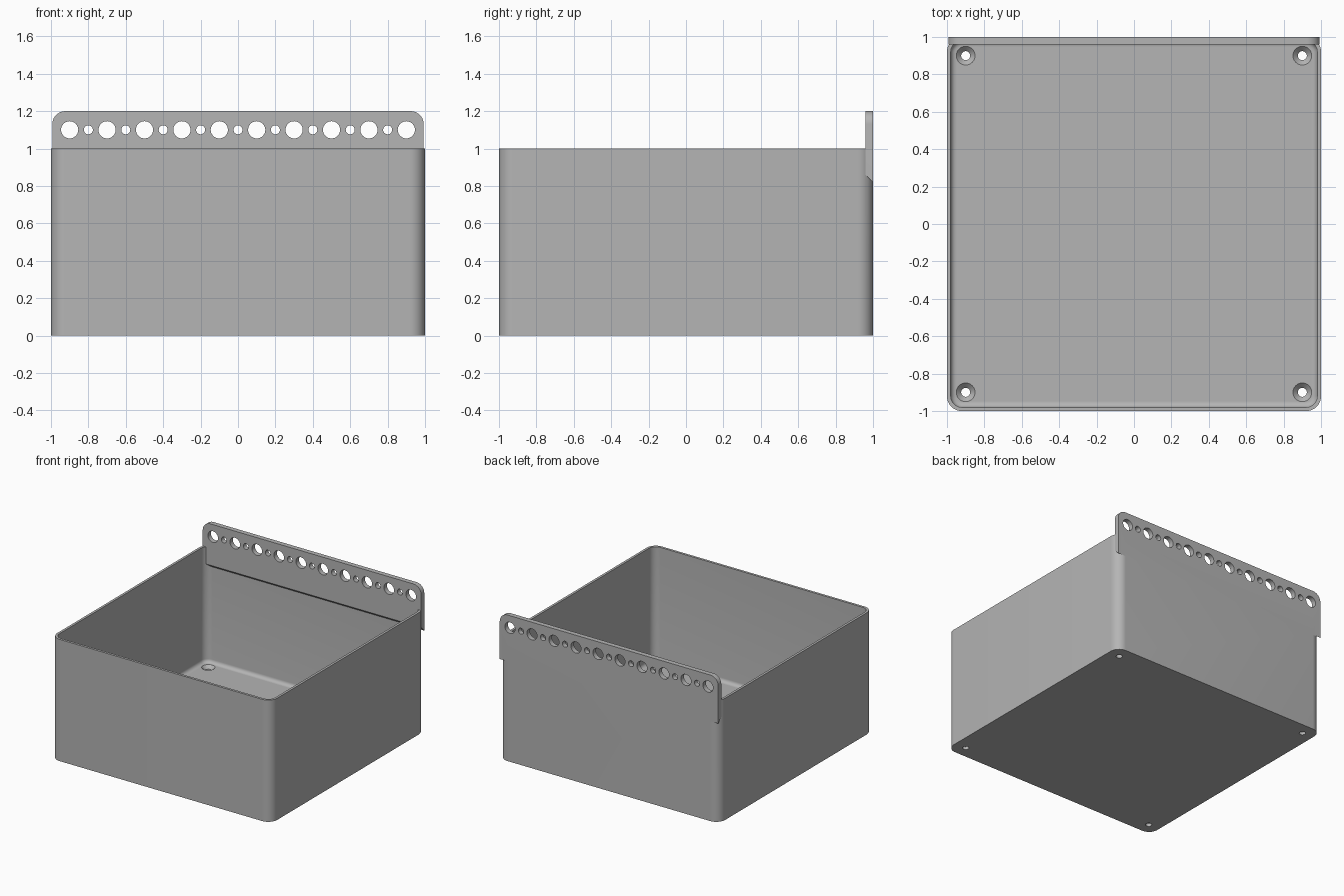
import bpy, bmesh, math
from mathutils import Matrix

cube = bpy.data.objects.get("Cube")
if cube:
    bpy.data.objects.remove(cube, do_unlink=True)

WALL, FLOOR, FILLET, CORNER = 0.02, 0.05, 0.03, 0.08
PLATE_Y, PLATE_X, PLATE_TOP = 0.96, 0.993, 1.2

grey = bpy.data.materials.new("plain_grey")
grey.use_nodes = True
colour = (0.46, 0.46, 0.46, 1)
grey.diffuse_color = colour
grey.node_tree.nodes["Principled BSDF"].inputs["Base Color"].default_value = colour


def make_object(name, bm):
    bmesh.ops.recalc_face_normals(bm, faces=bm.faces)
    mesh = bpy.data.meshes.new(name)
    bm.to_mesh(mesh)
    bm.free()
    mesh.materials.append(grey)
    obj = bpy.data.objects.new(name, mesh)
    bpy.context.collection.objects.link(obj)
    return obj


def arc(cx, cy, r, start, steps=10):
    """Quarter circle points, counter-clockwise."""
    angles = [start + math.pi / 2 * i / steps for i in range(steps + 1)]
    return [(cx + r * math.cos(a), cy + r * math.sin(a)) for a in angles]


def rounded_ring(bm, half, r, z):
    points = []
    for k, (sx, sy) in enumerate([(1, 1), (-1, 1), (-1, -1), (1, -1)]):
        points += arc(sx * (half - r), sy * (half - r), r, k * math.pi / 2)
    return [bm.verts.new((x, y, z)) for x, y in points]


def combine(obj, other, operation):
    """Apply a boolean and discard the helper."""
    mod = obj.modifiers.new(operation, "BOOLEAN")
    mod.operation, mod.object, mod.solver = operation, other, "EXACT"
    bpy.context.view_layer.objects.active = obj
    bpy.ops.object.modifier_apply(modifier=mod.name)
    bpy.data.objects.remove(other, do_unlink=True)


# Open box: outer wall, rim, inner wall and filleted floor lofted as one shell
bm = bmesh.new()
inner = 1 - WALL
rings = [rounded_ring(bm, 1, CORNER, 0), rounded_ring(bm, 1, CORNER, 1),
         rounded_ring(bm, inner, CORNER - WALL, 1)]
for i in range(7):
    a = math.pi / 2 * i / 6
    inset = FILLET * (1 - math.cos(a))
    rings.append(rounded_ring(bm, inner - inset, CORNER - WALL - inset,
                              FLOOR + FILLET * (1 - math.sin(a))))
for low, high in zip(rings, rings[1:]):
    n = len(low)
    for i in range(n):
        j = (i + 1) % n
        bm.faces.new((low[i], low[j], high[j], high[i]))
bm.faces.new(rings[0])
bm.faces.new(rings[-1])
box = make_object("open_box", bm)

# Hanging plate: rounded top corners, sloping underside
bm = bmesh.new()
r = 0.07
outline = [(-PLATE_X, 0.82), (PLATE_X, 0.82)]
outline += arc(PLATE_X - r, PLATE_TOP - r, r, 0)
outline += arc(r - PLATE_X, PLATE_TOP - r, r, math.pi / 2)
back = [bm.verts.new((x, 1, z)) for x, z in outline]
front = [bm.verts.new((x, PLATE_Y, max(z, 0.86))) for x, z in outline]
bm.faces.new(back)
bm.faces.new(front)
for i in range(len(back)):
    j = (i + 1) % len(back)
    bm.faces.new((back[i], back[j], front[j], front[i]))
combine(box, make_object("hanging_plate", bm), "UNION")

# Alternating large and small hanging holes
bm = bmesh.new()
for i in range(19):
    radius = 0.024 if i % 2 else 0.046
    place = Matrix.Translation((-0.9 + 0.1 * i, 0.98, 1.1)) @ Matrix.Rotation(math.pi / 2, 4, "X")
    bmesh.ops.create_cone(bm, cap_ends=True, segments=32, radius1=radius,
                          radius2=radius, depth=0.2, matrix=place)
combine(box, make_object("hanging_hole_cutter", bm), "DIFFERENCE")

# Countersunk screw holes in the floor corners
for r1, r2, z, depth in [(0.024, 0.024, 0, 0.3), (0.024, 0.05, FLOOR - 0.013, 0.026)]:
    bm = bmesh.new()
    for x in (-0.9, 0.9):
        for y in (-0.9, 0.9):
            bmesh.ops.create_cone(bm, cap_ends=True, segments=32, radius1=r1, radius2=r2,
                                  depth=depth, matrix=Matrix.Translation((x, y, z)))
    combine(box, make_object("screw_hole_cutter", bm), "DIFFERENCE")

# Smooth the rounded surfaces, keep the edges crisp
bpy.ops.object.select_all(action="DESELECT")
box.select_set(True)
bpy.context.view_layer.objects.active = box
bpy.ops.object.shade_smooth_by_angle(angle=math.radians(30))
